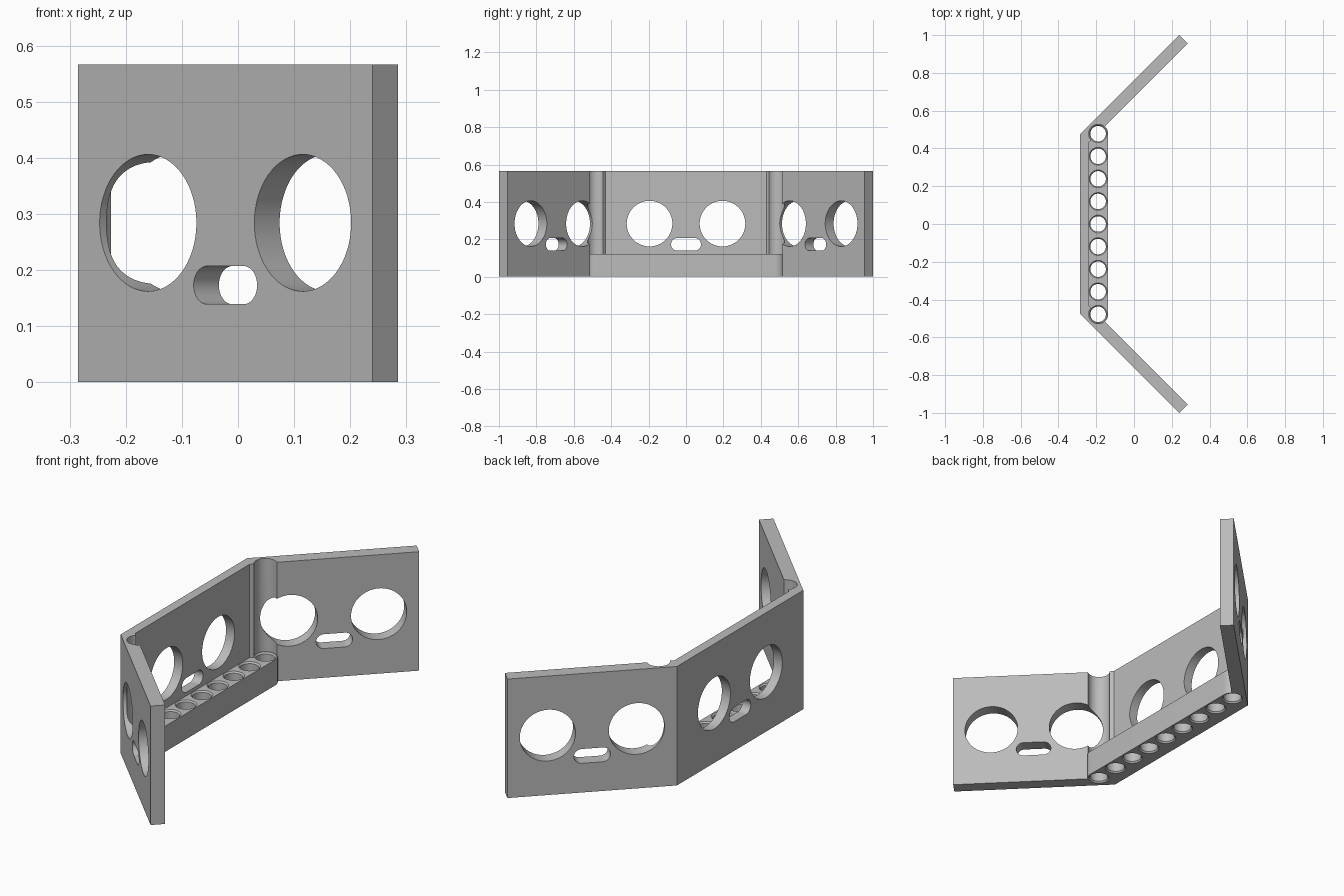
import bpy, math
from math import radians, cos, sin, pi
from mathutils import Matrix, Vector

cube = bpy.data.objects.get("Cube")
if cube:
    bpy.data.objects.remove(cube)

HEIGHT = 0.566
LEDGE_TOP = 0.122
TUBE_X, TUBE_Y = -0.19, 0.478     # row of small holes along the ledge

grey = bpy.data.materials.new("plain grey")
grey.use_nodes = True
GREY = (0.5, 0.5, 0.5, 1)
grey.diffuse_color = GREY
grey.node_tree.nodes["Principled BSDF"].inputs["Base Color"].default_value = GREY


def loft(name, rings):
    """Closed solid from stacked rings of equal point count."""
    n = len(rings[0])
    verts = [p for ring in rings for p in ring]
    faces = [tuple(reversed(range(n))), tuple(range(len(verts) - n, len(verts)))]
    for r in range(len(rings) - 1):
        for i in range(n):
            j = (i + 1) % n
            faces.append((r * n + i, r * n + j, (r + 1) * n + j, (r + 1) * n + i))
    mesh = bpy.data.meshes.new(name)
    mesh.from_pydata(verts, [], faces)
    mesh.materials.append(grey)
    obj = bpy.data.objects.new(name, mesh)
    bpy.context.collection.objects.link(obj)
    return obj


def prism(name, outline, z0, z1):
    return loft(name, [[(x, y, z) for x, y in outline] for z in (z0, z1)])


def circle(cx, cy, r, n=48):
    return [(cx + r * cos(2 * pi * i / n), cy + r * sin(2 * pi * i / n)) for i in range(n)]


def capsule(half, r, n=24):
    """Stadium outline lying along the first axis."""
    right = [(half + r * cos(a), r * sin(a)) for a in (pi * i / n - pi / 2 for i in range(n + 1))]
    return right + [(-x, -y) for x, y in right]


def combine(body, tool, operation):
    mod = body.modifiers.new(operation.title(), 'BOOLEAN')
    mod.operation, mod.solver, mod.object = operation, 'EXACT', tool
    bpy.context.view_layer.objects.active = body
    bpy.ops.object.modifier_apply(modifier=mod.name)
    bpy.data.objects.remove(tool)


# Folded wall: centre panel with two wings at 45 degrees
half = [(-0.285, 0.475), (0.24, 1.0), (0.285, 0.955), (-0.24, 0.43)]
outline = half + [(x, -y) for x, y in reversed(half)]
body = prism("folded_bracket", list(reversed(outline)), 0, HEIGHT)

# Vertical grooves in the corners above the ledge
for side in (1, -1):
    combine(body, prism("corner_groove", circle(TUBE_X, side * TUBE_Y, 0.05), LEDGE_TOP, 1), 'DIFFERENCE')

# Ledge with rounded ends
ledge = prism("ledge", [(TUBE_X - v, u) for u, v in capsule(TUBE_Y, 0.053)], 0, LEDGE_TOP)
combine(body, ledge, 'UNION')

# Two round windows and one slot through each panel
panels = [((-0.285, 0), 0), ((-0.0225, 0.7375), -45), ((-0.0225, -0.7375), 45)]
for (px, py), turn in panels:
    place = Matrix.Translation(Vector((px, py, 0))) @ Matrix.Rotation(radians(turn), 4, 'Z')
    shapes = [circle(s * 0.195, 0.284, 0.122, 64) for s in (1, -1)]
    shapes.append([(u, v + 0.173) for u, v in capsule(0.046, 0.034)])
    for shape in shapes:
        rings = [[place @ Vector((d, u, v)) for u, v in shape] for d in (-0.1, 0.12)]
        combine(body, loft("window_cutter", rings), 'DIFFERENCE')

# Nine through holes with chamfered rims
levels = [(-0.02, 0.047), (0, 0.047), (0.007, 0.041),
          (LEDGE_TOP - 0.007, 0.041), (LEDGE_TOP, 0.047), (LEDGE_TOP + 0.02, 0.047)]
for i in range(9):
    y = TUBE_Y * (i / 4 - 1)
    rings = [[(a, b, z) for a, b in circle(TUBE_X, y, r)] for z, r in levels]
    combine(body, loft("hole_cutter", rings), 'DIFFERENCE')

# Smooth curved walls, sharp edges
bpy.ops.object.select_all(action='DESELECT')
body.select_set(True)
bpy.context.view_layer.objects.active = body
bpy.ops.object.shade_smooth_by_angle(angle=radians(30))
